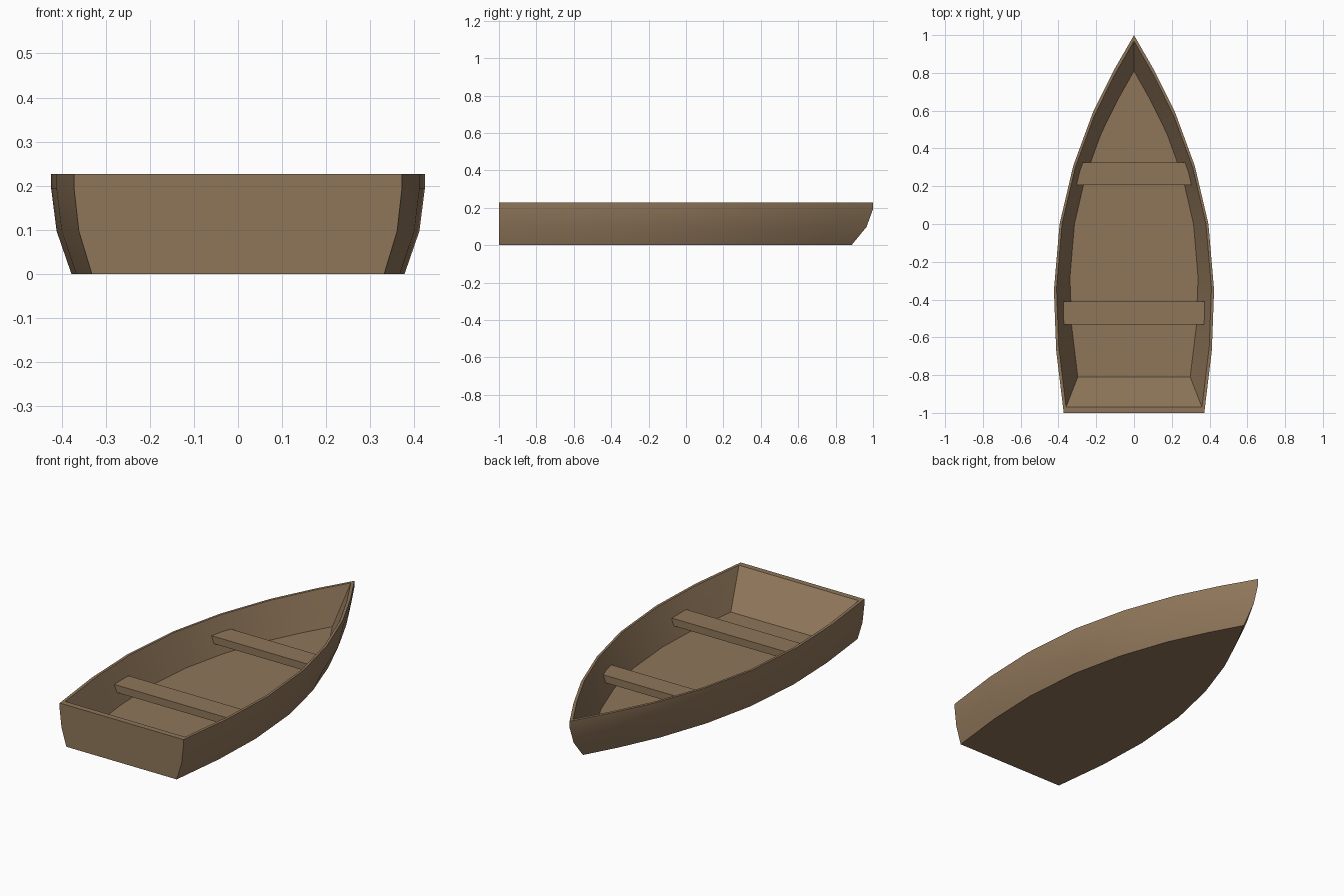
import bpy, bmesh

if "Cube" in bpy.data.objects:
    bpy.data.objects.remove(bpy.data.objects["Cube"])

wood = bpy.data.materials.new("brown wood")
wood.diffuse_color = (0.275, 0.181, 0.102, 1)
wood.use_nodes = True
wood.node_tree.nodes["Principled BSDF"].inputs["Base Color"].default_value = wood.diffuse_color


def finish(name, bm, smooth=False):
    bmesh.ops.recalc_face_normals(bm, faces=bm.faces)
    me = bpy.data.meshes.new(name)
    bm.to_mesh(me)
    bm.free()
    me.materials.append(wood)
    ob = bpy.data.objects.new(name, me)
    bpy.context.collection.objects.link(ob)
    if smooth:
        bpy.context.view_layer.objects.active = ob
        ob.select_set(True)
        bpy.ops.object.shade_smooth_by_angle(angle=0.6)
        ob.select_set(False)
    return ob


# Half outline of the rim, stern to bow, mirrored into a closed loop
half = [(0.372, -1), (0.412, -0.67), (0.424, -0.35), (0.394, 0),
        (0.322, 0.307), (0.218, 0.59), (0.106, 0.815)]
outline = half + [(0, 1)] + [(-x, y) for x, y in reversed(half)]


def outer(sx, bow, z):
    """Outer ring: narrowed, with the bow pulled back and the stern fixed."""
    return [(x * sx, -1 + (y + 1) * (bow + 1) / 2, z) for x, y in outline]


def inner(sx, sy, z):
    """Inner ring: outline scaled about the centre."""
    return [(x * sx, y * sy, z) for x, y in outline]


# Hull: outer skin from the bottom up, over the rim and down to the floor
rings = [outer(0.892, 0.885, 0), outer(0.971, 0.965, 0.097),
         outer(1, 1, 0.193), outer(1, 1, 0.227),
         inner(0.967, 0.969, 0.227), inner(0.80, 0.81, 0.05)]
bm = bmesh.new()
loops = [[bm.verts.new(p) for p in ring] for ring in rings]
n = len(outline)
for a, b in zip(loops, loops[1:]):
    for i in range(n):
        j = (i + 1) % n
        bm.faces.new((a[i], a[j], b[j], b[i]))
bm.faces.new(loops[0])
bm.faces.new(loops[-1])
finish("hull", bm, smooth=True)


# Bench seats: planks cut to meet the side walls
def seat(name, y0, y1, x0, x1, z0=0.11, z1=0.15):
    bm = bmesh.new()
    face = bm.faces.new([bm.verts.new(p) for p in
                         ((-x0, y0, z0), (x0, y0, z0), (x1, y1, z0), (-x1, y1, z0))])
    ext = bmesh.ops.extrude_face_region(bm, geom=[face])
    new = [v for v in ext["geom"] if isinstance(v, bmesh.types.BMVert)]
    bmesh.ops.translate(bm, verts=new, vec=(0, 0, z1 - z0))
    finish(name, bm)


seat("rear_seat", -0.533, -0.41, 0.372, 0.372)
seat("front_seat", 0.207, 0.325, 0.312, 0.28)
